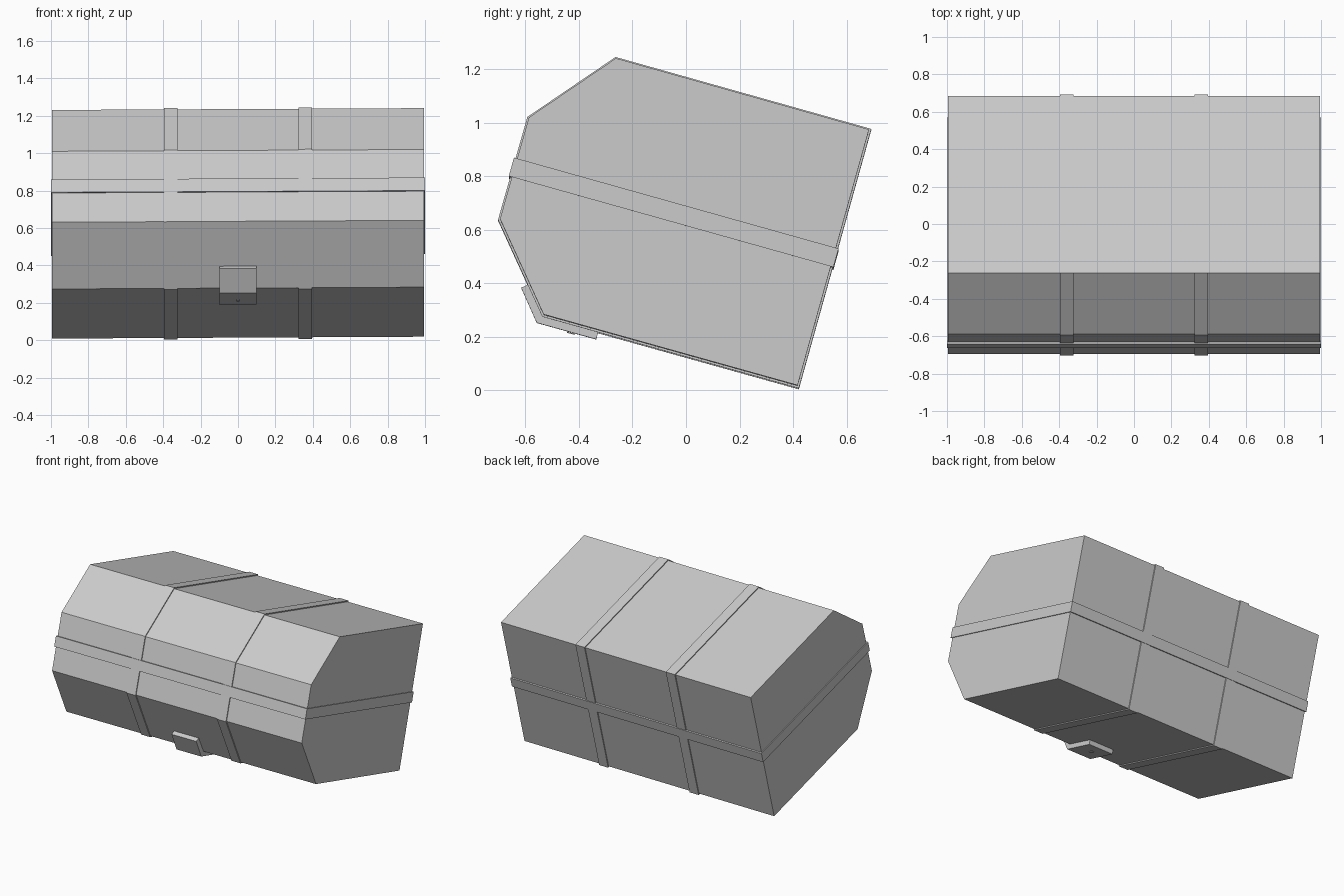
import bpy, bmesh, math
from mathutils import Vector

if "Cube" in bpy.data.objects:
    bpy.data.objects.remove(bpy.data.objects["Cube"])

grey = bpy.data.materials.new("plain_grey")
grey.diffuse_color = (0.6, 0.6, 0.6, 1)
grey.use_nodes = True
grey.node_tree.nodes["Principled BSDF"].inputs["Base Color"].default_value = grey.diffuse_color
ROLL = 0.005      # slight sideways lean of the whole chest
PROUD = 0.007     # how far the straps stand out


def prism(name, profile, x0, x1):
    """Extrude a (y, z) outline from x0 to x1."""
    bm = bmesh.new()
    ends = [[bm.verts.new((x, y, z + ROLL * x)) for y, z in profile] for x in (x0, x1)]
    bm.faces.new(ends[0])
    bm.faces.new(ends[1])
    n = len(profile)
    for i in range(n):
        j = (i + 1) % n
        bm.faces.new((ends[0][i], ends[0][j], ends[1][j], ends[1][i]))
    bmesh.ops.recalc_face_normals(bm, faces=bm.faces)
    me = bpy.data.meshes.new(name)
    bm.to_mesh(me)
    bm.free()
    me.materials.append(grey)
    ob = bpy.data.objects.new(name, me)
    bpy.context.collection.objects.link(ob)
    return ob


def outset(profile, d):
    """Push every side of a clockwise outline outwards by d."""
    pts = [Vector(p) for p in profile]
    out = []
    for i, p in enumerate(pts):
        a = (p - pts[i - 1]).normalized()
        b = (pts[(i + 1) % len(pts)] - p).normalized()
        na, nb = Vector((-a.y, a.x)), Vector((-b.y, b.x))
        out.append(p + (na + nb) * (d / (1 + na.dot(nb))))
    return out


# Chest tipped over on its back: square box and faceted lid
bottom_back, bottom_front = (0.417, 0.014), (0.684, 0.970)
rim_front, rim_back = (-0.262, 1.236), (-0.532, 0.279)
lid_a, lid_b = (-0.587, 1.015), (-0.695, 0.636)
prism("chest_box", [bottom_back, rim_back, rim_front, bottom_front], -0.994, 0.994)
prism("chest_lid", [rim_back, lid_b, lid_a, rim_front], -0.994, 0.994)

# Two straps wrapped around the body
outline = [bottom_back, rim_back, lid_b, lid_a, rim_front, bottom_front]
for side, x in (("left", -0.36), ("right", 0.36)):
    prism("strap_" + side, outset(outline, PROUD), x - 0.036, x + 0.036)

# Lengthwise strap over the ends, base and lid
centre = Vector((-0.046, 0.660))
along = Vector((-0.963, 0.270)).normalized()
across = Vector((0.270, 0.963)).normalized()
half_len, half_w = 0.630, 0.036
corners = [centre + along * (s * half_len) + across * (t * half_w)
           for s, t in ((-1, -1), (1, -1), (1, 1), (-1, 1))]
prism("strap_middle", corners, -1.0, 1.0)

# Bent clasp over the lid seam, with a small keyhole plate
clasp = [(-0.335, 0.190), (-0.558, 0.252), (-0.616, 0.383),
         (-0.587, 0.396), (-0.532, 0.279), (-0.328, 0.221)]
prism("clasp", clasp, -0.098, 0.098)
keyhole = [(-0.415, 0.211), (-0.416, 0.207), (-0.445, 0.215), (-0.444, 0.219)]
prism("keyhole_plate", keyhole, -0.008, 0.008)
